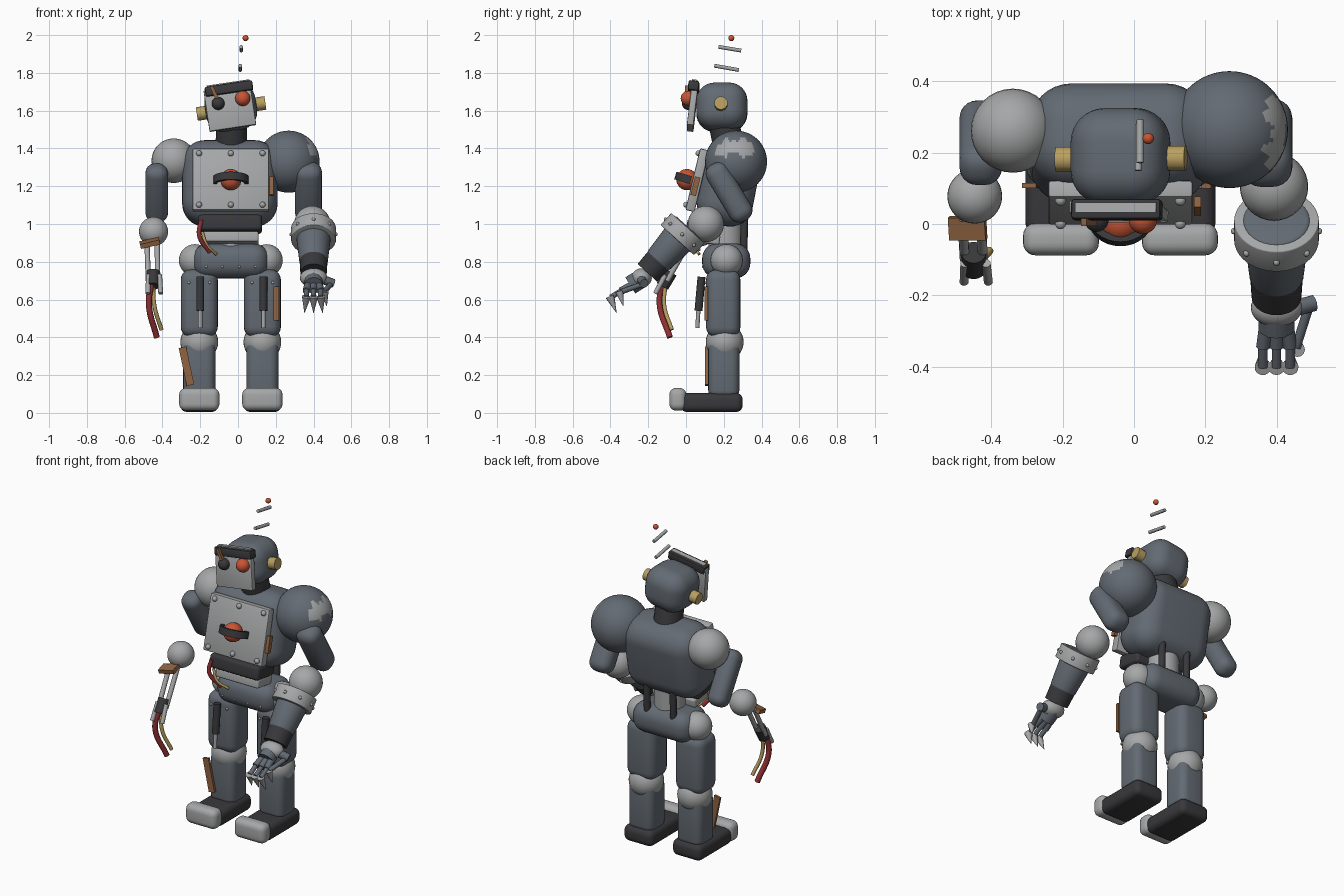
import bpy, bmesh, math, random
from mathutils import Vector, Matrix, Euler

if "Cube" in bpy.data.objects:
    bpy.data.objects.remove(bpy.data.objects["Cube"])

random.seed(3)
COLOURS = {
    "slate": (0.125, 0.145, 0.17), "light_grey": (0.38, 0.385, 0.39),
    "dark_grey": (0.04, 0.04, 0.044), "orange": (0.58, 0.09, 0.035),
    "brass": (0.48, 0.35, 0.12), "rust": (0.28, 0.125, 0.055), "red": (0.3, 0.03, 0.035),
}
MATS = {}
for key, c in COLOURS.items():
    MATS[key] = bpy.data.materials.new(key)
    MATS[key].diffuse_color = (*c, 1)


def finish(name, bm, col, M=Matrix(), angle=40):
    bmesh.ops.recalc_face_normals(bm, faces=bm.faces)
    me = bpy.data.meshes.new(name)
    bm.to_mesh(me)
    bm.free()
    ob = bpy.data.objects.new(name, me)
    bpy.context.collection.objects.link(ob)
    ob.matrix_world = M
    me.materials.append(MATS[col])
    bpy.ops.object.select_all(action='DESELECT')
    ob.select_set(True)
    bpy.context.view_layer.objects.active = ob
    bpy.ops.object.shade_smooth_by_angle(angle=math.radians(angle))
    return ob


def rbox(name, loc, size, bevel, col, rot=(0, 0, 0), seg=5):
    bm = bmesh.new()
    bmesh.ops.create_cube(bm, size=1)
    bmesh.ops.scale(bm, vec=size, verts=bm.verts)
    if bevel:
        bmesh.ops.bevel(bm, geom=bm.edges[:], offset=bevel, segments=seg, profile=0.5, affect='EDGES')
    R = Euler([math.radians(a) for a in rot]).to_matrix().to_4x4()
    return finish(name, bm, col, Matrix.Translation(loc) @ R)


def ball(name, loc, r, col, scale=(1, 1, 1), seg=32):
    bm = bmesh.new()
    bmesh.ops.create_uvsphere(bm, u_segments=seg, v_segments=seg // 2, radius=r)
    bmesh.ops.scale(bm, vec=scale, verts=bm.verts)
    return finish(name, bm, col, Matrix.Translation(loc))


def rod(name, a, b, r1, col, r2=None, seg=20, bevel=0):
    a, b = Vector(a), Vector(b)
    bm = bmesh.new()
    bmesh.ops.create_cone(bm, cap_ends=True, segments=seg, radius1=r1,
                          radius2=r1 if r2 is None else r2, depth=(b - a).length)
    if bevel:
        rim = [e for e in bm.edges if any(len(f.verts) > 4 for f in e.link_faces)]
        bmesh.ops.bevel(bm, geom=rim, offset=bevel, segments=3, profile=0.5, affect='EDGES')
    R = (b - a).to_track_quat('Z', 'Y').to_matrix().to_4x4()
    return finish(name, bm, col, Matrix.Translation((a + b) / 2) @ R)


def wire(name, pts, r, col):
    cu = bpy.data.curves.new(name, 'CURVE')
    cu.dimensions = '3D'
    cu.bevel_depth, cu.bevel_resolution, cu.use_fill_caps = r, 3, True
    sp = cu.splines.new('BEZIER')
    sp.bezier_points.add(len(pts) - 1)
    for bp, p in zip(sp.bezier_points, pts):
        bp.co = p
        bp.handle_left_type = bp.handle_right_type = 'AUTO'
    cu.materials.append(MATS[col])
    ob = bpy.data.objects.new(name, cu)
    bpy.context.collection.objects.link(ob)


CX = -0.038  # body centre line

# Legs and feet
for side, s in (("left", -1), ("right", 1)):
    x = CX + s * 0.167
    rbox(side + "_foot", (x, 0.135, 0.055), (0.2, 0.33, 0.1), 0.035, "dark_grey")
    rbox(side + "_toe_cap", (x, -0.043, 0.072), (0.213, 0.09, 0.12), 0.035, "light_grey")
    rbox(side + "_shin", (x, 0.2, 0.23), (0.17, 0.165, 0.31), 0.045, "slate")
    ball(side + "_knee", (x, 0.205, 0.375), 0.1, "light_grey")
    rbox(side + "_thigh", (x, 0.197, 0.58), (0.196, 0.182, 0.36), 0.055, "slate")
    ball(side + "_hip", (CX + s * 0.19, 0.215, 0.808), 0.085, "light_grey")
    # Thigh piston
    rod(side + "_piston", (x + 0.005, 0.082, 0.72), (x + 0.005, 0.066, 0.54), 0.021, "dark_grey")
    rod(side + "_piston_rod", (x + 0.005, 0.066, 0.55), (x + 0.005, 0.06, 0.45), 0.011, "light_grey")
    for dx, z in ((-0.055, 0.69), (0.055, 0.69)):
        ball(side + "_thigh_rivet", (x + dx, 0.106, z), 0.008, "light_grey", seg=10)
    # Back support strut
    rod(side + "_back_strut", (CX + s * 0.09, 0.305, 0.86), (CX + s * 0.09, 0.31, 1.04), 0.02, "dark_grey")

# Rust patches
rbox("shin_patch", (-0.273, 0.108, 0.247), (0.04, 0.015, 0.205), 0, "rust", (0, -12, 0))
rbox("thigh_patch", (0.202, 0.108, 0.578), (0.028, 0.018, 0.18), 0, "rust")
rbox("torso_patch", (0.178, 0.05, 1.2), (0.02, 0.03, 0.1), 0, "rust", (-14, 0, 0))

# Pelvis and waist
rbox("pelvis", (CX, 0.213, 0.805), (0.4, 0.255, 0.185), 0.08, "slate", seg=7)
for dx in (-0.13, -0.045, 0.045, 0.13):
    ball("pelvis_rivet", (CX + dx, 0.092, 0.775), 0.008, "light_grey", seg=10)
rod("waist_core", (CX, 0.21, 0.87), (CX, 0.21, 1.03), 0.09, "light_grey")
rbox("waist_band", (CX - 0.005, 0.1, 0.998), (0.34, 0.17, 0.085), 0.02, "dark_grey", (-8, 0, 0))
rbox("waist_vent", (CX, 0.11, 0.925), (0.295, 0.14, 0.055), 0.012, "light_grey", (-8, 0, 0))
wire("waist_red_wire", [(-0.195, 0.02, 1.02), (-0.205, 0.01, 0.94), (-0.15, 0.05, 0.85)], 0.012, "red")
wire("waist_brass_wire", [(-0.19, 0.03, 0.96), (-0.165, 0.03, 0.89), (-0.115, 0.07, 0.84)], 0.008, "brass")

# Torso
rbox("torso", (CX - 0.005, 0.225, 1.215), (0.505, 0.3, 0.45), 0.12, "slate", (-11, 0, 0), seg=8)
TILT = -13.5
rbox("chest_plate", (CX, 0.06, 1.232), (0.405, 0.05, 0.335), 0.008, "light_grey", (TILT, 0, 0), seg=2)
plate = Matrix.Translation((CX, 0.06, 1.232)) @ Matrix.Rotation(math.radians(TILT), 4, 'X')
for dx in (-0.168, 0, 0.168):
    for dz in (-0.14, 0.14):
        ball("chest_rivet", plate @ Vector((dx, -0.027, dz)), 0.016, "light_grey", seg=14)

# Chest lamp with curved guard
ball("chest_lamp", (CX, 0.005, 1.235), 0.056, "orange")
bm = bmesh.new()
rings = []
for i in range(17):
    t = math.pi * i / 16
    c, s_ = math.cos(t), math.sin(t)
    rings.append([bm.verts.new((rad * c, -rad2 * s_, z)) for rad, rad2, z in
                  ((0.093, 0.085, -0.021), (0.093, 0.085, 0.021), (0.074, 0.066, 0.021), (0.074, 0.066, -0.021))])
for a, b in zip(rings, rings[1:]):
    for k in range(4):
        bm.faces.new((a[k], a[(k + 1) % 4], b[(k + 1) % 4], b[k]))
bm.faces.new(rings[0])
bm.faces.new(rings[-1])
finish("lamp_guard", bm, "dark_grey", Matrix.Translation((CX, 0.025, 1.232)) @ Matrix.Rotation(math.radians(-17), 4, 'X'))

# Neck and head
rod("neck", (CX, 0.24, 1.36), (CX + 0.005, 0.2, 1.53), 0.086, "dark_grey", 0.08, 28)
ROLL = -8.5
rbox("head", (CX, 0.19, 1.618), (0.272, 0.27, 0.25), 0.095, "slate", (0, ROLL, 0), seg=8)
rbox("face_plate", (CX - 0.005, 0.035, 1.615), (0.25, 0.035, 0.22), 0.005, "light_grey", (-7, ROLL, 0), seg=2)
rbox("brow", (CX - 0.01, 0.04, 1.716), (0.255, 0.058, 0.052), 0.01, "dark_grey", (-7, ROLL, 0), seg=2)
rbox("brow_trim", (CX - 0.013, 0.046, 1.742), (0.23, 0.028, 0.012), 0, "light_grey", (-7, ROLL, 0))
ball("lit_eye", (0.025, 0.012, 1.665), 0.04, "orange")
ball("dead_eye", (-0.105, 0.012, 1.638), 0.034, "dark_grey")
rbox("eye_scar", (-0.123, 0.005, 1.69), (0.018, 0.02, 0.085), 0, "rust", (0, -25, 0))
rod("left_ear", (-0.165, 0.182, 1.59), (-0.218, 0.182, 1.582), 0.036, "brass", seg=10)
rod("right_ear", (0.09, 0.185, 1.633), (0.145, 0.185, 1.641), 0.036, "brass", seg=10)

# Antenna
rod("antenna_lower", (0.012, 0.15, 1.838), (0.012, 0.28, 1.815), 0.01, "light_grey", seg=10)
rod("antenna_upper", (0.017, 0.172, 1.938), (0.017, 0.292, 1.918), 0.01, "light_grey", seg=10)
ball("antenna_tip", (0.04, 0.24, 1.984), 0.016, "orange", seg=16)

# Shoulders and upper arms
sh = ball("right_shoulder", (0.268, 0.265, 1.33), 0.164, "slate", seg=64)
sh.data.materials.append(MATS["light_grey"])
for f in sh.data.polygons:  # worn paint on the outer upper side
    n = f.center.normalized()
    wob = 0.07 * math.sin(9 * n.y + 2) + 0.05 * math.sin(23 * n.y)
    if n.x > 0.66 + wob and n.z > 0.22 + wob and abs(n.y) < 0.72:
        f.material_index = 1
ball("left_shoulder", (-0.34, 0.262, 1.335), 0.118, "light_grey")
rbox("right_upper_arm", (0.373, 0.228, 1.168), (0.143, 0.13, 0.345), 0.055, "slate", (31, 0, 0))
rbox("left_upper_arm", (-0.43, 0.228, 1.165), (0.12, 0.12, 0.335), 0.05, "slate", (31, 0, 0))

# Right forearm
ball("right_elbow", (0.393, 0.105, 1.0), 0.096, "light_grey")
d = Vector((0, -0.67, -0.74))
p = Vector((0.4, -0.02, 0.945))
rod("forearm", p - d * 0.05, p + d * 0.2, 0.098, "slate", 0.075, 32, 0.015)
rod("forearm_ring", p - d * 0.045, p + d * 0.04, 0.119, "light_grey", seg=40, bevel=0.004)
for a in range(0, 360, 45):
    v = Vector((math.cos(math.radians(a)), 0, 0)) + d.cross(Vector((1, 0, 0))) * math.sin(math.radians(a))
    ball("ring_rivet", p + v * 0.119, 0.01, "light_grey", seg=10)
rod("wrist_cuff", p + d * 0.19, p + d * 0.275, 0.074, "dark_grey", 0.07, 28)
ball("wrist_ball", (0.4, -0.235, 0.715), 0.072, "light_grey", (1, 0.75, 0.7))
rod("palm", (0.4, -0.23, 0.715), (0.4, -0.295, 0.675), 0.05, "slate", seg=12)
# Fingers and claws
for i in (-1, 0, 1):
    x = 0.4 + i * 0.038
    rod("finger", (0.4 + i * 0.028, -0.27, 0.685), (x, -0.345, 0.645), 0.02, "slate", seg=10)
    rod("finger_tip", (x, -0.335, 0.65), (x, -0.4, 0.612), 0.014, "slate", seg=10)
    rod("claw", (x, -0.402, 0.615), (x + i * 0.01, -0.368, 0.53), 0.024, "light_grey", 0.001, 12)
rod("thumb", (0.44, -0.24, 0.71), (0.505, -0.222, 0.685), 0.024, "slate", seg=10)
rod("thumb_tip", (0.49, -0.235, 0.68), (0.455, -0.345, 0.64), 0.014, "slate", seg=10)
rod("thumb_claw", (0.458, -0.352, 0.642), (0.47, -0.332, 0.565), 0.022, "light_grey", 0.001, 12)

# Left skeletal forearm
ball("left_elbow", (-0.447, 0.078, 0.96), 0.077, "light_grey")
rbox("elbow_bracket", (-0.467, -0.012, 0.9), (0.105, 0.065, 0.025), 0, "rust", (15, -13, 0))
for x0, x1 in ((-0.482, -0.475), (-0.428, -0.425)):
    rod("forearm_bone", (x0, 0.02, 0.91), (x1, -0.1, 0.7), 0.014, "light_grey", seg=12)
rod("left_wrist", (-0.45, -0.08, 0.745), (-0.45, -0.125, 0.67), 0.035, "dark_grey", seg=16)
for s in (-1, 1):
    rod("prong", (-0.445 + s * 0.03, -0.11, 0.73), (-0.443 + s * 0.034, -0.162, 0.632), 0.013, "light_grey", seg=10)
wire("arm_red_wire", [(-0.455, -0.12, 0.7), (-0.472, -0.14, 0.58), (-0.43, -0.085, 0.4)], 0.016, "red")
wire("arm_brass_wire", [(-0.45, -0.105, 0.7), (-0.443, -0.115, 0.57), (-0.405, -0.075, 0.44)], 0.011, "brass")

for m in bpy.data.materials:
    if m.users and not m.is_grease_pencil:
        m.use_nodes = True
        m.node_tree.nodes["Principled BSDF"].inputs["Base Color"].default_value = m.diffuse_color
